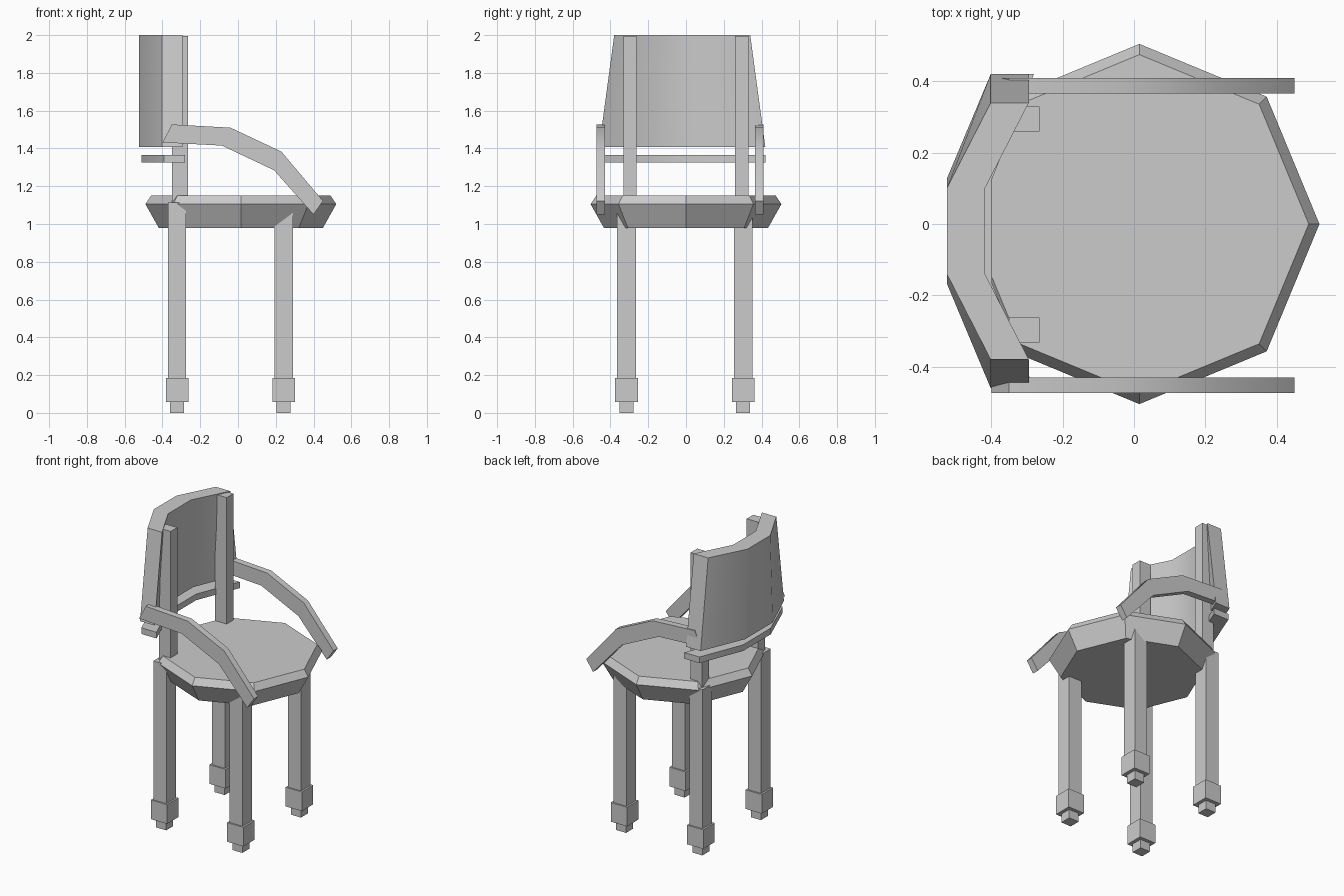
import bpy
import bmesh
from math import cos, sin, pi, radians

if "Cube" in bpy.data.objects:
    bpy.data.objects.remove(bpy.data.objects["Cube"])


def loft(name, *rings):
    """Closed solid skinned through rings of equal point count."""
    bm = bmesh.new()
    loops = [[bm.verts.new(p) for p in ring] for ring in rings]
    n = len(loops[0])
    for a, b in zip(loops, loops[1:]):
        for i in range(n):
            j = (i + 1) % n
            bm.faces.new((a[i], a[j], b[j], b[i]))
    bm.faces.new(loops[0][::-1])
    bm.faces.new(loops[-1])
    bmesh.ops.recalc_face_normals(bm, faces=bm.faces)
    mesh = bpy.data.meshes.new(name)
    bm.to_mesh(mesh)
    bm.free()
    obj = bpy.data.objects.new(name, mesh)
    bpy.context.collection.objects.link(obj)
    return obj


def smooth(obj):
    bpy.ops.object.select_all(action='DESELECT')
    obj.select_set(True)
    bpy.context.view_layer.objects.active = obj
    bpy.ops.object.shade_smooth_by_angle(angle=radians(32))


def box(name, x, y, wx, wy, z0, z1):
    base = [(x - wx / 2, y - wy / 2), (x + wx / 2, y - wy / 2),
            (x + wx / 2, y + wy / 2), (x - wx / 2, y + wy / 2)]
    return loft(name, *[[(px, py, z) for px, py in base] for z in (z0, z1)])


def bowed(name, x_end, x_mid, thick, levels):
    """Three-panel bowed slat; levels are (z, half width)."""
    rings = []
    for z, w in levels:
        outer = [(x_end, w), (x_mid, w / 3), (x_mid, -w / 3), (x_end, -w)]
        inner = [(x + thick, y) for x, y in reversed(outer)]
        rings.append([(x, y - 0.02, z) for x, y in outer + inner])
    obj = loft(name, *rings)
    smooth(obj)
    return obj


# Octagonal seat with undercut side and chamfered rim
loft("seat", *[[(0.015 + r * cos(k * pi / 4), r * sin(k * pi / 4), z) for k in range(8)]
               for z, r in ((0.98, 0.435), (1.105, 0.505), (1.15, 0.475))])

# Legs with block feet and small tips
for side, x in (("left", -0.322), ("right", 0.242)):
    for end, y in (("front", -0.315), ("back", 0.303)):
        tag = f"{end}_{side}"
        box(f"{tag}_leg", x, y, 0.096, 0.1, 0.18, 1.115)
        box(f"{tag}_foot", x, y, 0.12, 0.12, 0.058, 0.186)
        box(f"{tag}_foot_tip", x, y, 0.074, 0.074, 0, 0.06)

# Back posts
for end, y in (("front", -0.297), ("back", 0.295)):
    box(f"{end}_back_post", -0.308, y, 0.085, 0.07, 1.1, 1.995)

# Tapered bowed backrest and the thin rail below it
bowed("backrest", -0.402, -0.525, 0.107, ((1.408, 0.44), (2.0, 0.36)))
bowed("back_rail", -0.393, -0.51, 0.112, ((1.325, 0.44), (1.366, 0.44)))

# Curved armrests
arm = [(-0.35, 1.527), (-0.04, 1.51), (0.23, 1.383), (0.45, 1.122),
       (0.40, 1.05), (0.19, 1.285), (-0.085, 1.415), (-0.40, 1.432)]
for end, y in (("front", -0.452), ("back", 0.388)):
    smooth(loft(f"{end}_armrest", *[[(x, y + d, z) for x, z in arm] for d in (-0.022, 0.022)]))
